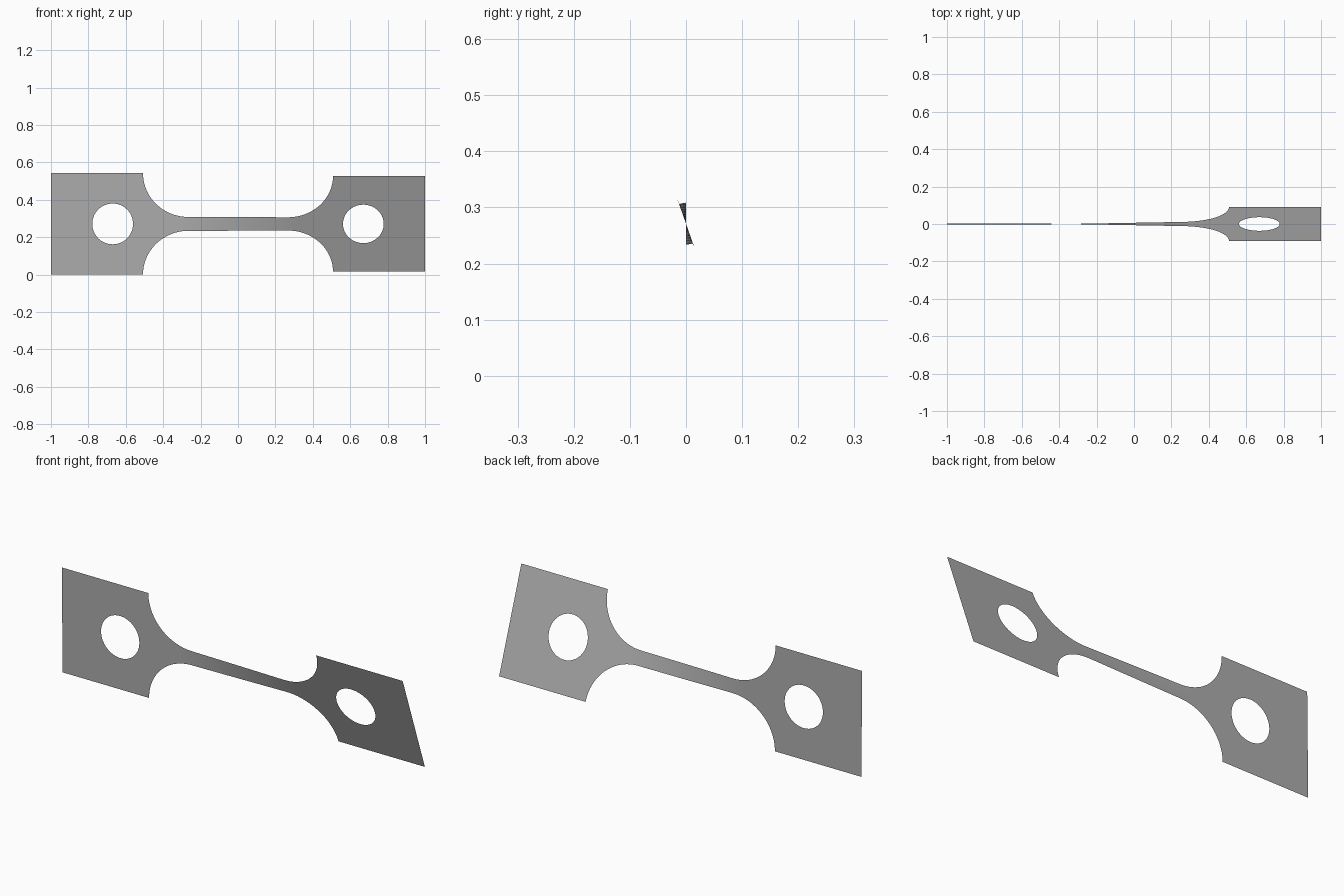
import bpy, bmesh, math
from mathutils import Matrix, Vector

cube = bpy.data.objects.get("Cube")
if cube:
    bpy.data.objects.remove(cube, do_unlink=True)

MID_Z = 0.271        # height of the long axis
HALF = 0.271         # half height of the end plates
NECK = 0.037         # half height of the thin neck
SHOULDER = 0.508     # where plate meets fillet
FILLET_END = 0.265   # where fillet meets neck
HOLE_X, HOLE_R = 0.67, 0.109
ROWS = 16

# Grey metal
mat = bpy.data.materials.new("grey_metal")
mat.use_nodes = True
grey = (0.42, 0.42, 0.42, 1)
mat.diffuse_color = grey
mat.node_tree.nodes["Principled BSDF"].inputs["Base Color"].default_value = grey


def half_height(x):
    """Outline of the neck and its rounded shoulders."""
    t = max(0, (abs(x) - FILLET_END) / (SHOULDER - FILLET_END))
    return NECK + (HALF - NECK) * (1 - math.sqrt(max(0, 1 - t * t)))


def twist(x):
    """Twist about the long axis, taken up almost wholly by the neck."""
    t = min(1, max(0, (x + 0.33) / 0.66))
    return math.radians(0.7 + 18.8 * t)


def add_strips(bm, loops, closed=False):
    """Join neighbouring rows of points with quads."""
    rows = [[bm.verts.new(p) for p in loop] for loop in loops]
    for a, b in zip(rows, rows[1:]):
        n = len(a)
        for i in range(n if closed else n - 1):
            j = (i + 1) % n
            bm.faces.new((a[i], b[i], b[j], a[j]))


bm = bmesh.new()

# Neck and shoulders: columns spaced finely towards the steep shoulder ends
arc = [FILLET_END + (SHOULDER - FILLET_END) * math.sin(math.pi / 2 * i / 24) for i in range(25)]
neck = [FILLET_END * (i / 20 - 1) for i in range(1, 40)]
xs = [-x for x in reversed(arc)] + neck + arc
add_strips(bm, [[(x, 0, half_height(x) * (2 * r / ROWS - 1)) for r in range(ROWS + 1)] for x in xs])

# End plates, each with a round hole
for side in (-1, 1):
    corners = [Vector((side * x, 0, z)) for x, z in
               ((SHOULDER, -HALF), (1, -HALF), (1, HALF), (SHOULDER, HALF))]
    if side < 0:
        corners.reverse()
    rim = [a.lerp(b, i / ROWS) for a, b in zip(corners, corners[1:] + corners[:1]) for i in range(ROWS)]
    centre = Vector((side * HOLE_X, 0, 0))
    hole = [centre + (p - centre).normalized() * HOLE_R for p in rim]
    middle = [a.lerp(b, 0.5) for a, b in zip(rim, hole)]
    add_strips(bm, [rim, middle, hole], closed=True)

bmesh.ops.remove_doubles(bm, verts=bm.verts[:], dist=0.0005)
bmesh.ops.recalc_face_normals(bm, faces=bm.faces[:])
bm.normal_update()
if sum(f.normal.y for f in bm.faces) > 0:
    bmesh.ops.reverse_faces(bm, faces=bm.faces[:])

# Twist the flat sheet and lift it to its height
for v in bm.verts:
    v.co = Matrix.Rotation(twist(v.co.x), 3, 'X') @ v.co + Vector((0, 0, MID_Z))

mesh = bpy.data.meshes.new("twisted_test_strip")
bm.to_mesh(mesh)
bm.free()
mesh.materials.append(mat)
strip = bpy.data.objects.new("twisted_test_strip", mesh)
bpy.context.collection.objects.link(strip)
bpy.context.view_layer.objects.active = strip
strip.select_set(True)
bpy.ops.object.shade_smooth_by_angle()
